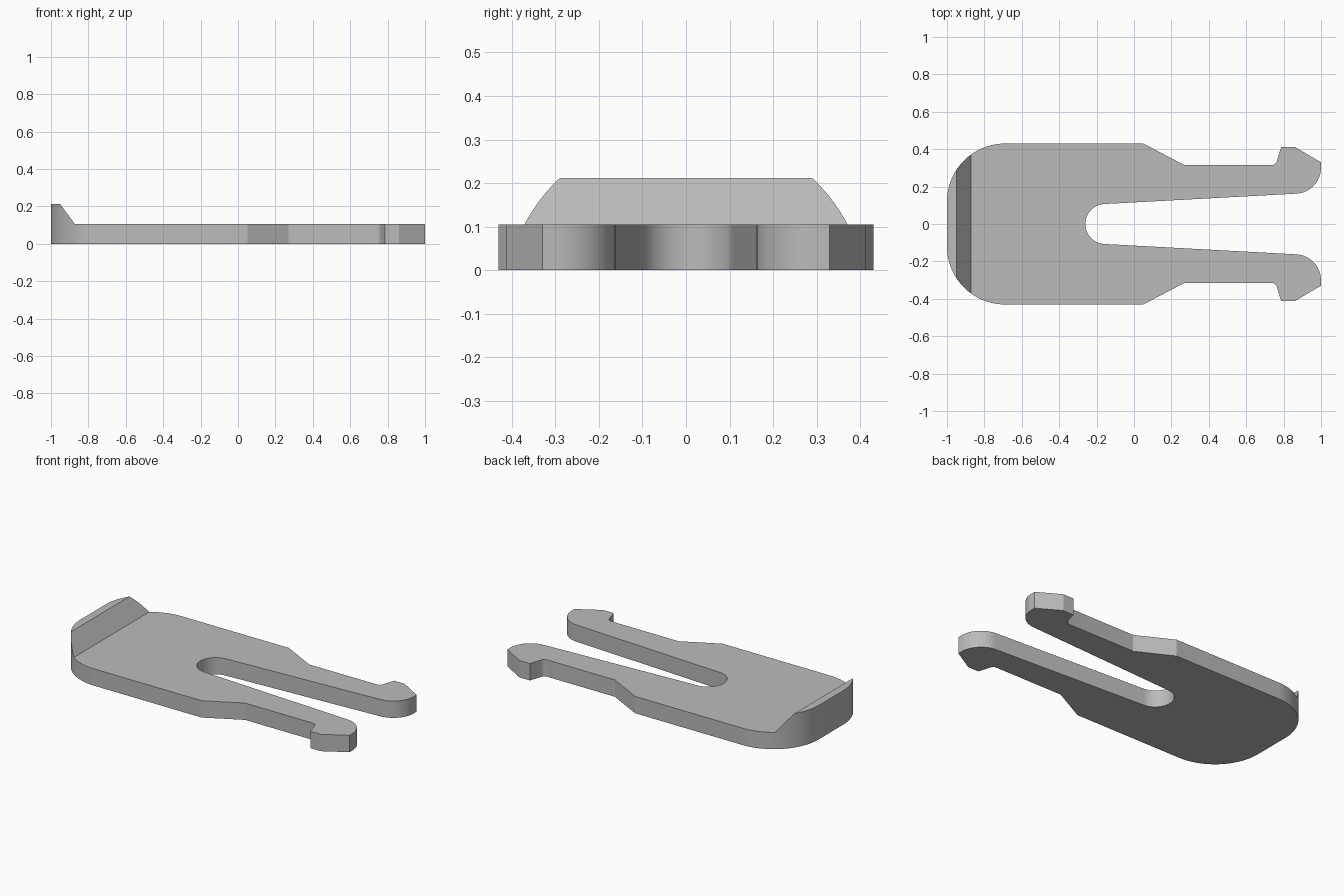
import bpy
import bmesh
from math import cos, sin, radians

cube = bpy.data.objects.get("Cube")
if cube:
    bpy.data.objects.remove(cube, do_unlink=True)

THICK, RIB_TOP = 0.105, 0.212


def arc(cx, cy, r, start, end, steps=16):
    angles = [radians(start + (end - start) * i / steps) for i in range(steps + 1)]
    return [(cx + r * cos(a), cy + r * sin(a)) for a in angles]


def prism(name, points, offset):
    """Extrude a closed loop of 3D points along the offset."""
    bm = bmesh.new()
    face = bm.faces.new([bm.verts.new(p) for p in points])
    top = bmesh.ops.extrude_face_region(bm, geom=[face], use_keep_orig=True)["geom"]
    bmesh.ops.translate(bm, vec=offset,
                        verts=[v for v in top if isinstance(v, bmesh.types.BMVert)])
    bmesh.ops.recalc_face_normals(bm, faces=bm.faces)
    mesh = bpy.data.meshes.new(name)
    bm.to_mesh(mesh)
    bm.free()
    obj = bpy.data.objects.new(name, mesh)
    bpy.context.collection.objects.link(obj)
    return obj


# Half outline: rounded end, shoulder, barbed prong, slot
half = arc(-0.69, 0.12, 0.31, 180, 90, 24)
half += [(0.05, 0.43), (0.27, 0.315)]
half += arc(0.735, 0.345, 0.03, -90, -20, 5)
half += [(0.787, 0.412), (0.86, 0.412), (1.0, 0.33)]
half += arc(0.86, 0.302, 0.14, 0, -87)
half += arc(-0.153, 0, 0.107, 93, 180)
# Mirror across the centre line; the slot end point is shared
outline = half + [(x, -y) for x, y in reversed(half[:-1])]
clip = prism("spring_clip", [(x, y, 0) for x, y in outline], (0, 0, RIB_TOP))

# Cutter lowers the body and leaves the sloped end rib
slope = (0.95 - 0.872) / (RIB_TOP - THICK)
high = 0.3
profile = [(-0.872, THICK), (1.2, THICK), (1.2, high),
           (-0.872 - slope * (high - THICK), high)]
cutter = prism("rib_cutter", [(x, -0.6, z) for x, z in profile], (0, 1.2, 0))
cutter.hide_render = True

cut = clip.modifiers.new("rib_cut", 'BOOLEAN')
cut.operation, cut.solver, cut.object = 'DIFFERENCE', 'EXACT', cutter
bpy.context.view_layer.objects.active = clip
clip.select_set(True)
cutter.select_set(False)
bpy.ops.object.modifier_apply(modifier=cut.name)
bpy.data.objects.remove(cutter, do_unlink=True)

# Plain grey plastic
grey = bpy.data.materials.new("grey_plastic")
grey.use_nodes = True
colour = (0.5, 0.5, 0.5, 1)
grey.diffuse_color = colour
grey.node_tree.nodes["Principled BSDF"].inputs["Base Color"].default_value = colour
clip.data.materials.clear()
clip.data.materials.append(grey)
bpy.ops.object.shade_smooth_by_angle(angle=radians(20))
